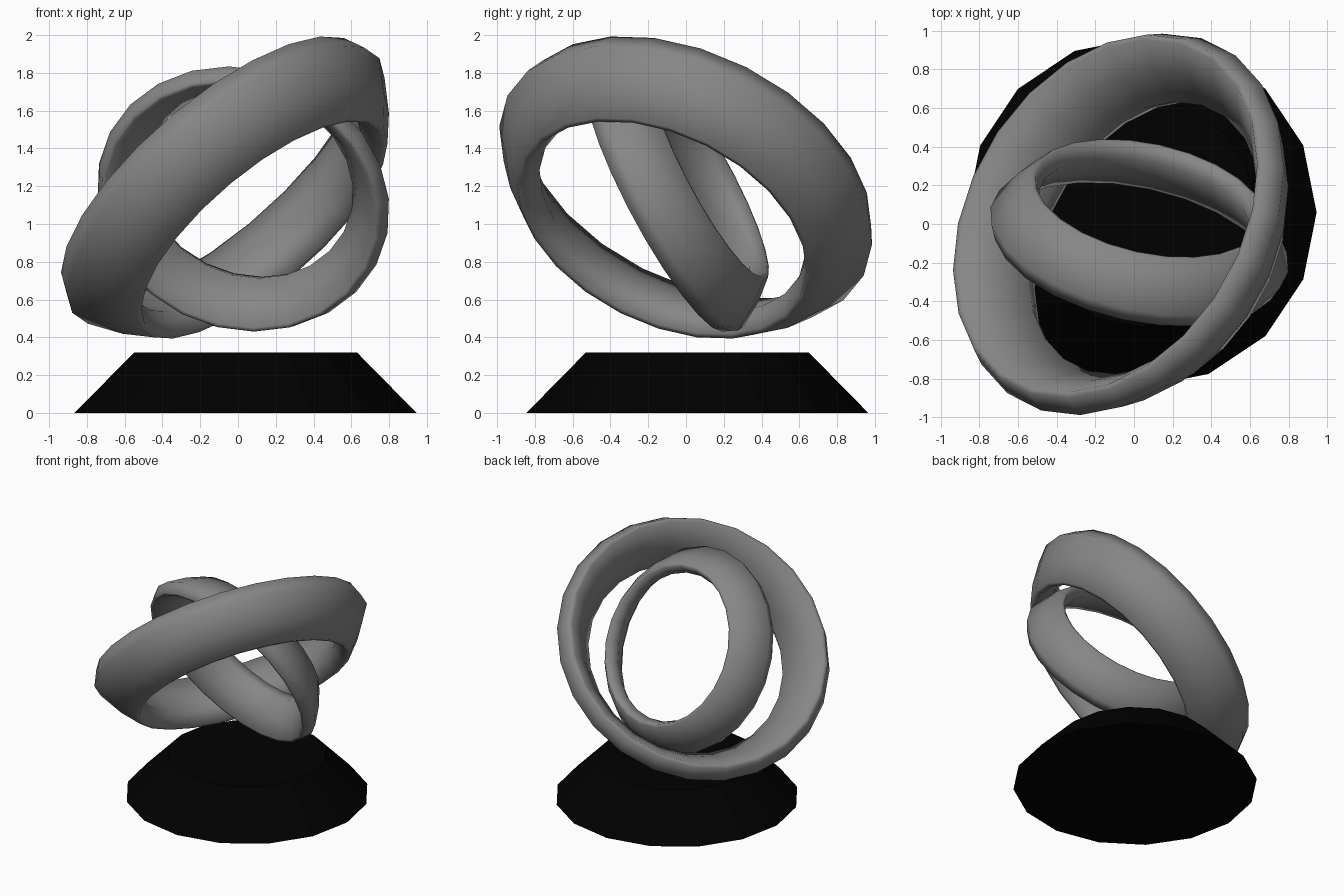
import bpy, bmesh, math
from mathutils import Vector

if "Cube" in bpy.data.objects:
    bpy.data.objects.remove(bpy.data.objects["Cube"])


def material(name, value):
    m = bpy.data.materials.new(name)
    m.diffuse_color = (value, value, value, 1)
    m.use_nodes = True
    m.node_tree.nodes["Principled BSDF"].inputs["Base Color"].default_value = m.diffuse_color
    return m


def section(half_face, half_cap):
    """Skewed band section in (radial, axial): long faces at 55 deg, caps at 113 deg, blunted tips."""
    a, b = math.radians(55), math.radians(113)
    face = Vector((math.cos(a), math.sin(a))) * half_face
    cap = Vector((math.cos(b), math.sin(b))) * half_cap
    bulge = Vector((math.sin(a), -math.cos(a))) * half_face * 0.07
    half = [face - cap, face + cap * 0.6, face * 0.85 + cap, cap - bulge]
    return half + [-p for p in half]


def ring(name, centre, axis, radius, profile, mat, segs=24):
    """Spin the section round the axis into a closed band."""
    n = Vector(axis).normalized()
    u = n.orthogonal().normalized()
    v = n.cross(u)
    c = Vector(centre)
    bm = bmesh.new()
    loops = []
    for i in range(segs):
        t = 2 * math.pi * i / segs
        r = u * math.cos(t) + v * math.sin(t)
        loops.append([bm.verts.new(c + r * (radius + p.x) + n * p.y) for p in profile])
    for i in range(segs):
        a, b = loops[i], loops[(i + 1) % segs]
        for j in range(len(profile)):
            k = (j + 1) % len(profile)
            bm.faces.new((a[j], b[j], b[k], a[k]))
    bmesh.ops.recalc_face_normals(bm, faces=bm.faces)
    mesh = bpy.data.meshes.new(name)
    bm.to_mesh(mesh)
    bm.free()
    mesh.materials.append(mat)
    ob = bpy.data.objects.new(name, mesh)
    bpy.context.collection.objects.link(ob)
    bpy.ops.object.select_all(action='DESELECT')
    ob.select_set(True)
    bpy.context.view_layer.objects.active = ob
    bpy.ops.object.shade_smooth_by_angle(angle=math.radians(75))
    return ob


grey = material("dark_grey", 0.24)
black = material("black", 0.0)

# Interlocking bands
ring("outer_ring", (-0.005, -0.037, 1.134), (-0.605, 0.355, 0.71), 0.905, section(0.21, 0.08), grey)
ring("inner_ring", (0.043, -0.012, 1.173), (-0.19, -0.865, -0.465), 0.675, section(0.16, 0.056), grey)

# Black faceted plinth
bpy.ops.mesh.primitive_cone_add(vertices=16, radius1=0.905, radius2=0.59, depth=0.32,
                                location=(0.04, 0.06, 0.16))
base = bpy.context.object
base.name = "plinth"
base.data.materials.append(black)
